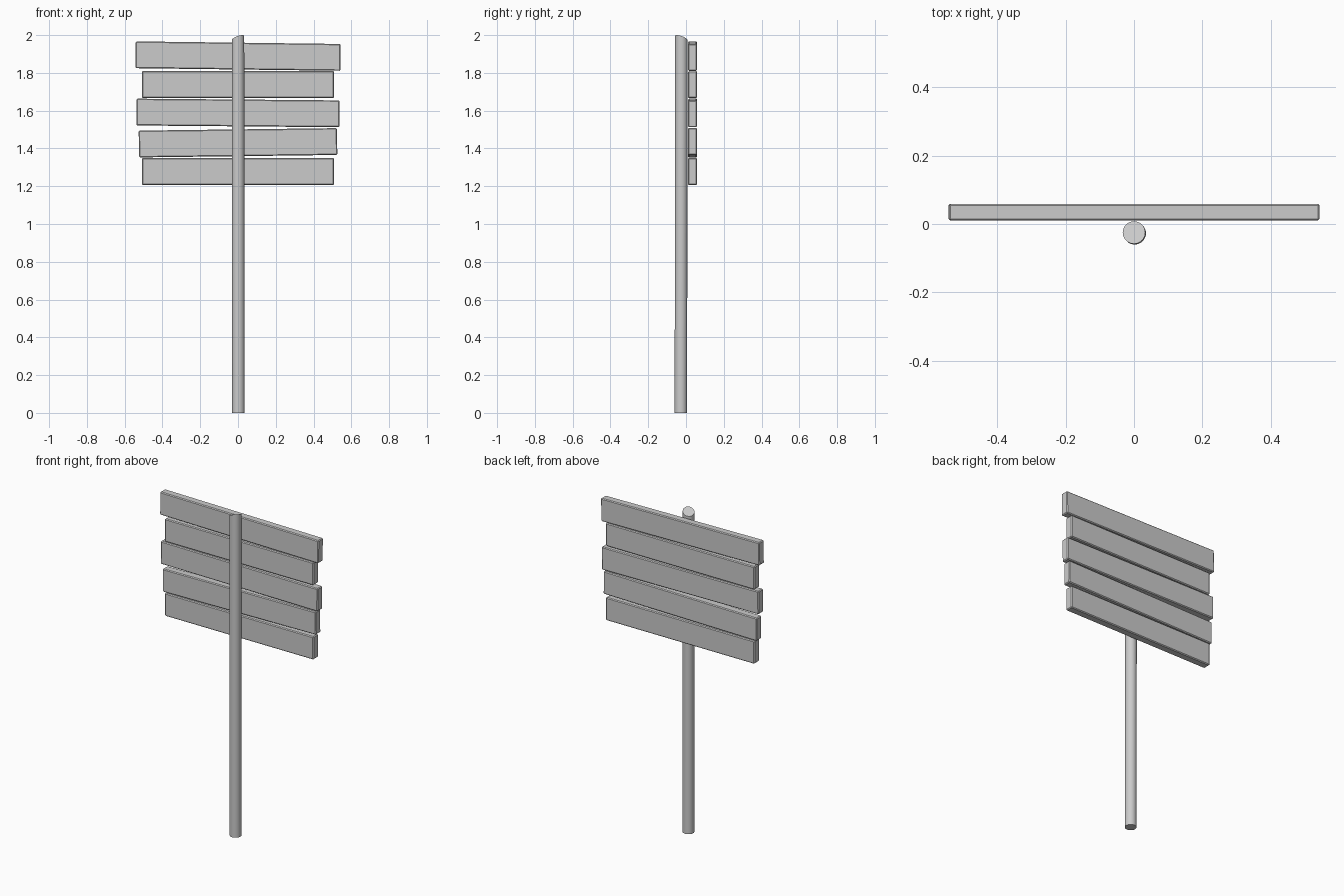
import bpy, bmesh, math

if "Cube" in bpy.data.objects:
    bpy.data.objects.remove(bpy.data.objects["Cube"])

R, PY = 0.033, -0.025  # pole radius and centre in y


def new_object(name, bm):
    mesh = bpy.data.meshes.new(name)
    bm.to_mesh(mesh)
    bm.free()
    ob = bpy.data.objects.new(name, mesh)
    bpy.context.collection.objects.link(ob)
    return ob


# Pole: round post, top sawn at a slant facing back left, very slight lean
bm = bmesh.new()
bmesh.ops.create_cone(bm, cap_ends=True, segments=32, radius1=R, radius2=R, depth=2)
slope = math.tan(math.radians(25))
for v in bm.verts:
    if v.co.z > 0:
        toward_back_left = (v.co.y - v.co.x) / math.sqrt(2)
        v.co.z = 2 - slope * (toward_back_left + R)
    else:
        v.co.z = 0
        v.co.x += 0.002
        v.co.y -= 0.002
    v.co.y += PY
pole = new_object("pole", bm)
bpy.context.view_layer.objects.active = pole
pole.select_set(True)
bpy.ops.object.shade_smooth_by_angle(angle=math.radians(35))


# Planks: chamfered boards fixed behind the pole
def plank(name, length, z, tilt):
    bm = bmesh.new()
    bmesh.ops.create_cube(bm, size=1)
    bmesh.ops.scale(bm, vec=(length, 0.049, 0.142), verts=bm.verts)
    ob = new_object(name, bm)
    ob.location = (0, 0.0345, z)
    ob.rotation_euler.y = tilt
    bev = ob.modifiers.new("chamfer", 'BEVEL')
    bev.width = 0.005
    bev.segments = 1


# length, centre height, tilt
planks = [(1.018, 1.278, 0), (1.05, 1.43, -0.0125), (1.075, 1.588, 0.0085),
          (1.018, 1.738, 0), (1.085, 1.889, 0.0125)]
for i, (length, z, tilt) in enumerate(planks):
    plank(f"plank_{i + 1}", length, z, tilt)
